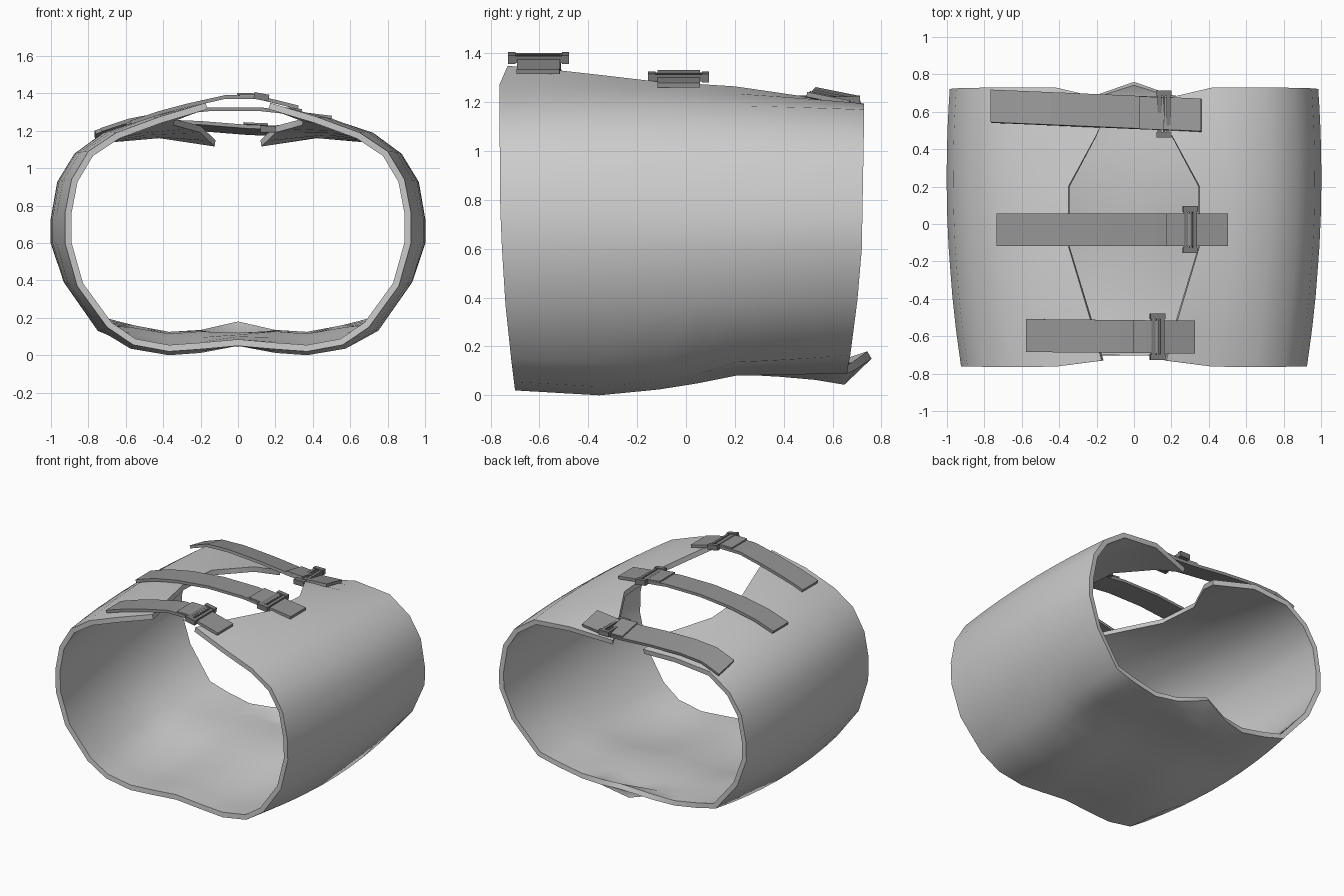
import bpy, math
from mathutils import Matrix, Vector

if "Cube" in bpy.data.objects:
    bpy.data.objects.remove(bpy.data.objects["Cube"])

def interp(table, t):
    """Piecewise-linear lookup in [(key, value), ...]."""
    if t <= table[0][0]:
        return table[0][1]
    for (a, va), (b, vb) in zip(table, table[1:]):
        if t <= b:
            return va + (vb - va) * (t - a) / (b - a)
    return table[-1][1]

def grey(name, v):
    m = bpy.data.materials.new(name)
    m.diffuse_color = (v, v, v, 1)
    m.use_nodes = True
    m.node_tree.nodes["Principled BSDF"].inputs["Base Color"].default_value = m.diffuse_color
    return m

def add_mesh(name, verts, faces, mat=None):
    me = bpy.data.meshes.new(name)
    me.from_pydata(verts, [], faces)
    ob = bpy.data.objects.new(name, me)
    bpy.context.collection.objects.link(ob)
    if mat:
        me.materials.append(mat)
    return ob

def solidify(ob, t, offset):
    m = ob.modifiers.new("thickness", 'SOLIDIFY')
    m.thickness, m.offset = t, offset

# Half cross-sections (x, z), bottom centre to near the opening
FRONT = [(0, .055), (.2, .028), (.37, .015), (.56, .05), (.7, .15), (.86, .37), (.925, .6),
         (.925, .76), (.89, .94), (.80, 1.09), (.65, 1.19), (.42, 1.275)]
MID = [(0, .055), (.2, .04), (.37, .03), (.58, .06), (.75, .13), (.93, .39), (.995, .6),
       (.995, .73), (.96, .93), (.87, 1.08), (.72, 1.19), (.53, 1.25)]
BACK = [(0, .05), (.2, .08), (.37, .09), (.56, .1), (.71, .165), (.9, .39), (.985, .6),
        (.985, .73), (.95, .92), (.86, 1.06), (.70, 1.17), (.42, 1.195)]
FLOOR = [(-.75, .02), (-.38, 0), (-.05, .03), (.22, .08), (.48, .085), (.72, .09)]
CENTRE = [(-.75, .05), (-.38, .05), (.22, .085), (.48, .07), (.66, .04), (.72, .15)]
EDGE_X = [(-.76, .17), (-.51, .235), (-.12, .35), (.22, .35), (.52, .2), (.72, .12)]
EDGE_Z = [(-.76, 1.35), (-.51, 1.33), (-.12, 1.285), (.22, 1.265), (.52, 1.225), (.72, 1.15)]
Y_FRONT = [(.02, .70), (.3, .735), (.7, .76), (1.27, .765), (1.35, .73)]
Y_BACK = [(.1, .66), (.25, .69), (.6, .72), (1.17, .73)]
STATIONS = [-.75, -.56, -.38, -.12, .05, .22, .38, .52, .64, .72]

def half_ring(u):
    a, b, c = -.75, -.05, .72
    wa = (u - b) * (u - c) / ((a - b) * (a - c))
    wb = (u - a) * (u - c) / ((b - a) * (b - c))
    wc = 1 - wa - wb
    ring = []
    for j, (f, m, k) in enumerate(zip(FRONT, MID, BACK)):
        x = wa * f[0] + wb * m[0] + wc * k[0]
        z = wa * f[1] + wb * m[1] + wc * k[1]
        if j == 0:
            z = interp(CENTRE, u)
        elif j < 4:
            z = interp(FLOOR, u) + (.012, 0, .035)[j - 1]
        ring.append((x, z))
    ring.append((interp(EDGE_X, u), interp(EDGE_Z, u)))
    pts = []
    for j, (x, z) in enumerate(ring):
        yf, yb = interp(Y_FRONT, z), interp(Y_BACK, z)
        if j == len(ring) - 1:
            yb = .66
        if j == 0:
            yb = .76 if u > .7 else .73
        if j == 1:
            yb = .69
        pts.append((x, u * yf / .75 if u < 0 else u * yb / .72, z))
    return pts

# Shell: open-topped tube lofted through the stations
verts, faces = [], []
for u in STATIONS:
    h = half_ring(u)
    verts += [(-x, y, z) for x, y, z in reversed(h[1:])] + h
n = len(verts) // len(STATIONS)
for i in range(len(STATIONS) - 1):
    for j in range(n - 1):
        p = i * n + j
        faces.append((p, p + n, p + n + 1, p + 1))
shell = add_mesh("shell", verts, faces)
solidify(shell, .035, -1)

strap_mat, buckle_mat = grey("strap_grey", .3), grey("buckle_grey", .2)

BOX_FACES = [(0, 1, 3, 2), (4, 6, 7, 5), (0, 4, 5, 1), (2, 3, 7, 6), (0, 2, 6, 4), (1, 5, 7, 3)]

def buckle(name, loc, angle):
    """Slotted frame of two end blocks, two long bars and a centre pin."""
    vs, fs = [], []
    parts = [(0, .11, 0, .04, .015, .018), (0, -.11, 0, .04, .015, .018),
             (-.024, 0, 0, .011, .11, .014), (.024, 0, 0, .011, .11, .014),
             (0, 0, .004, .006, .1, .008)]
    rot = Matrix.Rotation(angle, 4, 'Y')
    for cx, cy, cz, sx, sy, sz in parts:
        k = len(vs)
        for a in (-1, 1):
            for b in (-1, 1):
                for c in (-1, 1):
                    vs.append(rot @ Vector((cx + a * sx, cy + b * sy, cz + c * sz)) + Vector(loc))
        fs += [tuple(k + q for q in f) for f in BOX_FACES]
    return add_mesh(name, vs, fs, buckle_mat)

def strap(name, path, y0, slope, half_w, lean, bx):
    """Ribbon over path (x, z); y0 at x=0, slope dy/dx, lean dz/dy."""
    vs, fs = [], []
    for x, z in path:
        for s in (-1, 1):
            vs.append((x, y0 + slope * x + s * half_w, z + s * half_w * lean))
    for i in range(len(path) - 1):
        p = 2 * i
        fs.append((p, p + 2, p + 3, p + 1))
    ob = add_mesh(name, vs, fs, strap_mat)
    solidify(ob, .02, 1)
    # short tail under the buckle, doubling the webbing
    tail = [(x, interp(path, x) + .022) for x in (bx - .13, bx - .06, bx)]
    vs = [(x, y0 + slope * x + s * half_w, z + s * half_w * lean) for x, z in tail for s in (-1, 1)]
    t = add_mesh(name + "_fold", vs, [(0, 2, 3, 1), (2, 4, 5, 3)], strap_mat)
    solidify(t, .01, 1)
    z = interp(path, bx)
    dz = (interp(path, bx + .05) - interp(path, bx - .05)) / .1
    buckle(name + "_buckle", (bx, y0 + slope * bx, z + .018), -math.atan(dz))

strap("front_strap", [(-.57, 1.235), (-.42, 1.285), (-.27, 1.325), (-.07, 1.37), (.1, 1.37), (.2, 1.345), (.32, 1.315)],
      -.602, -.01, .088, 0, .125)
strap("middle_strap", [(-.73, 1.195), (-.58, 1.245), (-.4, 1.28), (-.15, 1.305), (.12, 1.305), (.3, 1.285), (.5, 1.26)],
      -.03, 0, .087, 0, .3)
strap("back_strap", [(-.76, 1.165), (-.62, 1.215), (-.45, 1.225), (-.2, 1.215), (.05, 1.195), (.18, 1.19), (.36, 1.205)],
      .595, -.043, .087, -.2, .16)

# Smooth the shell while keeping rims crisp
bpy.ops.object.select_all(action='DESELECT')
shell.select_set(True)
bpy.context.view_layer.objects.active = shell
bpy.ops.object.modifier_apply(modifier="thickness")
bpy.ops.object.shade_smooth_by_angle(angle=math.radians(45))
